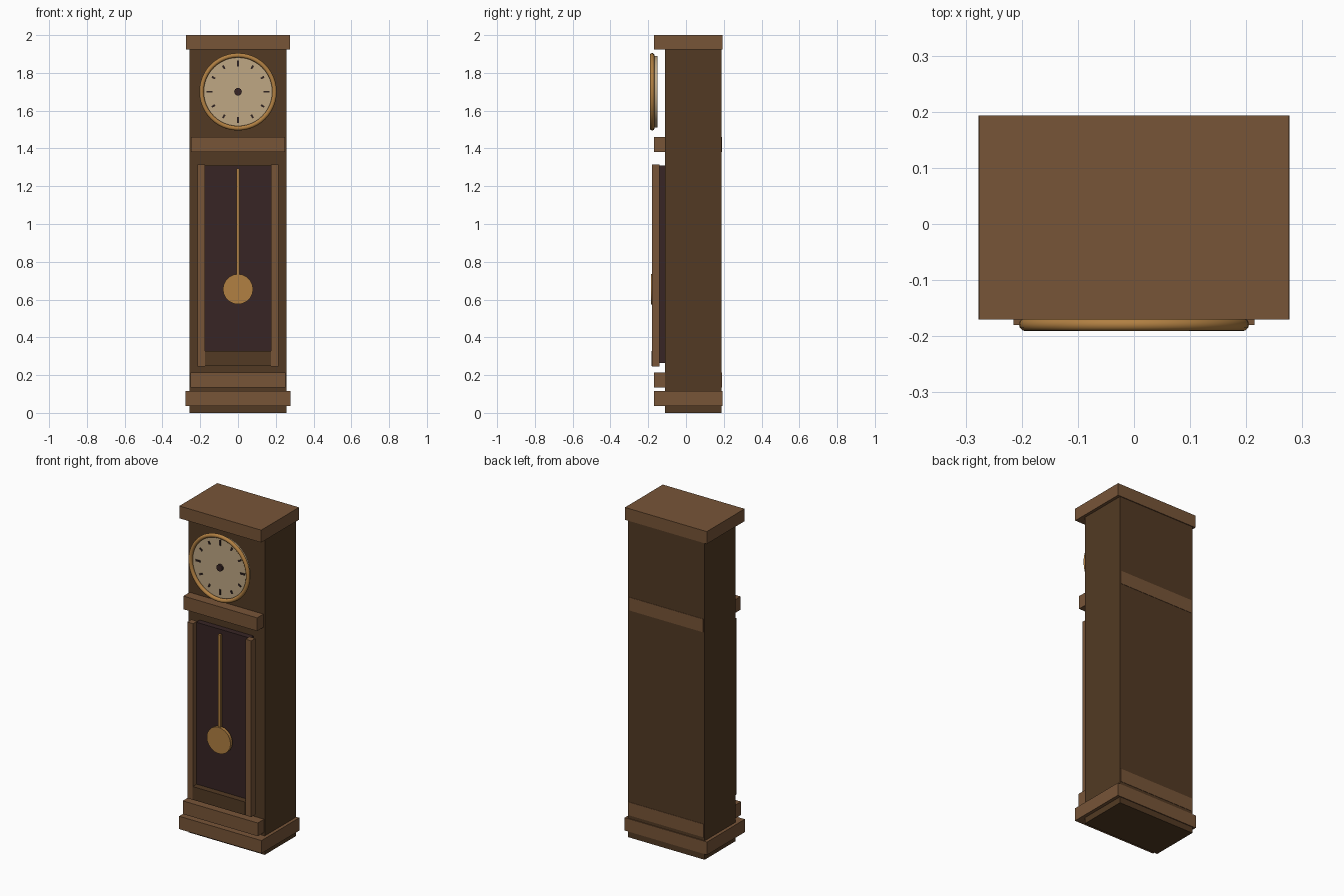
import bpy
from math import pi, sin, cos

cube = bpy.data.objects.get("Cube")
if cube:
    bpy.data.objects.remove(cube, do_unlink=True)


def material(name, r, g, b):
    mat = bpy.data.materials.new(name)
    mat.use_nodes = True
    mat.diffuse_color = (r, g, b, 1)
    mat.node_tree.nodes["Principled BSDF"].inputs["Base Color"].default_value = (r, g, b, 1)
    return mat


dark_wood = material("dark wood", .085, .042, .017)
trim_wood = material("trim wood", .185, .09, .039)
panel_dark = material("dark panel", .038, .018, .018)
brass = material("brass", .44, .215, .055)
cream = material("cream", .52, .39, .23)
ink = material("ink", .03, .017, .015)


def finish(name, mat):
    obj = bpy.context.object
    obj.name = name
    obj.data.materials.append(mat)
    return obj


def box(name, mat, x, y, z, turn=0):
    """Box from (low, high) ranges, optionally turned about the y axis."""
    spans = (x, y, z)
    bpy.ops.mesh.primitive_cube_add(size=1, location=[(a + b) / 2 for a, b in spans])
    obj = finish(name, mat)
    obj.scale = [b - a for a, b in spans]
    obj.rotation_euler.y = turn
    return obj


def disc(name, mat, radius, y, z, sides=48):
    """Round plate facing the front."""
    bpy.ops.mesh.primitive_cylinder_add(vertices=sides, radius=radius, depth=y[1] - y[0],
                                        location=(0, sum(y) / 2, z), rotation=(pi / 2, 0, 0))
    obj = finish(name, mat)
    bpy.ops.object.shade_smooth_by_angle()
    return obj


# Case and mouldings
box("case", dark_wood, (-.257, .257), (-.11, .188), (0, 1.95))
box("crown", trim_wood, (-.275, .275), (-.17, .193), (1.925, 2))
box("plinth", trim_wood, (-.277, .277), (-.17, .193), (.037, .115))
box("waist_moulding", trim_wood, (-.248, .248), (-.17, .19), (1.38, 1.46))
box("base_moulding", trim_wood, (-.252, .252), (-.17, .19), (.135, .215))

# Pendulum door
box("door_panel", panel_dark, (-.18, .18), (-.145, -.1), (.265, 1.31))
box("door_bottom_rail", dark_wood, (-.176, .176), (-.183, -.145), (.247, .327))
for side, name in ((-1, "right_post"), (1, "left_post")):
    box(name, trim_wood, sorted((side * .176, side * .215)), (-.18, -.14), (.245, 1.315))

# Pendulum
box("pendulum_rod", brass, (-.009, .009), (-.18, -.165), (.7, 1.295))
disc("pendulum_bob", brass, .08, (-.186, -.166), .655, 20)

# Dial with brass rim, hour marks and hub
DIAL_Z = 1.7
disc("dial", cream, .19, (-.168, -.15), DIAL_Z)
bpy.ops.mesh.primitive_torus_add(major_segments=48, minor_segments=12, major_radius=.193,
                                 minor_radius=.012, location=(0, -.179, DIAL_Z),
                                 rotation=(pi / 2, 0, 0))
finish("dial_rim", brass)
bpy.ops.object.shade_smooth_by_angle(angle=pi / 3)
for hour in range(12):
    a = hour * pi / 6
    half = .016 if hour % 3 == 0 else .01
    x, z = .15 * sin(a), DIAL_Z + .15 * cos(a)
    box("hour_mark", ink, (x - .005, x + .005), (-.173, -.166), (z - half, z + half), a)
disc("dial_hub", panel_dark, .02, (-.18, -.166), DIAL_Z, 16)
